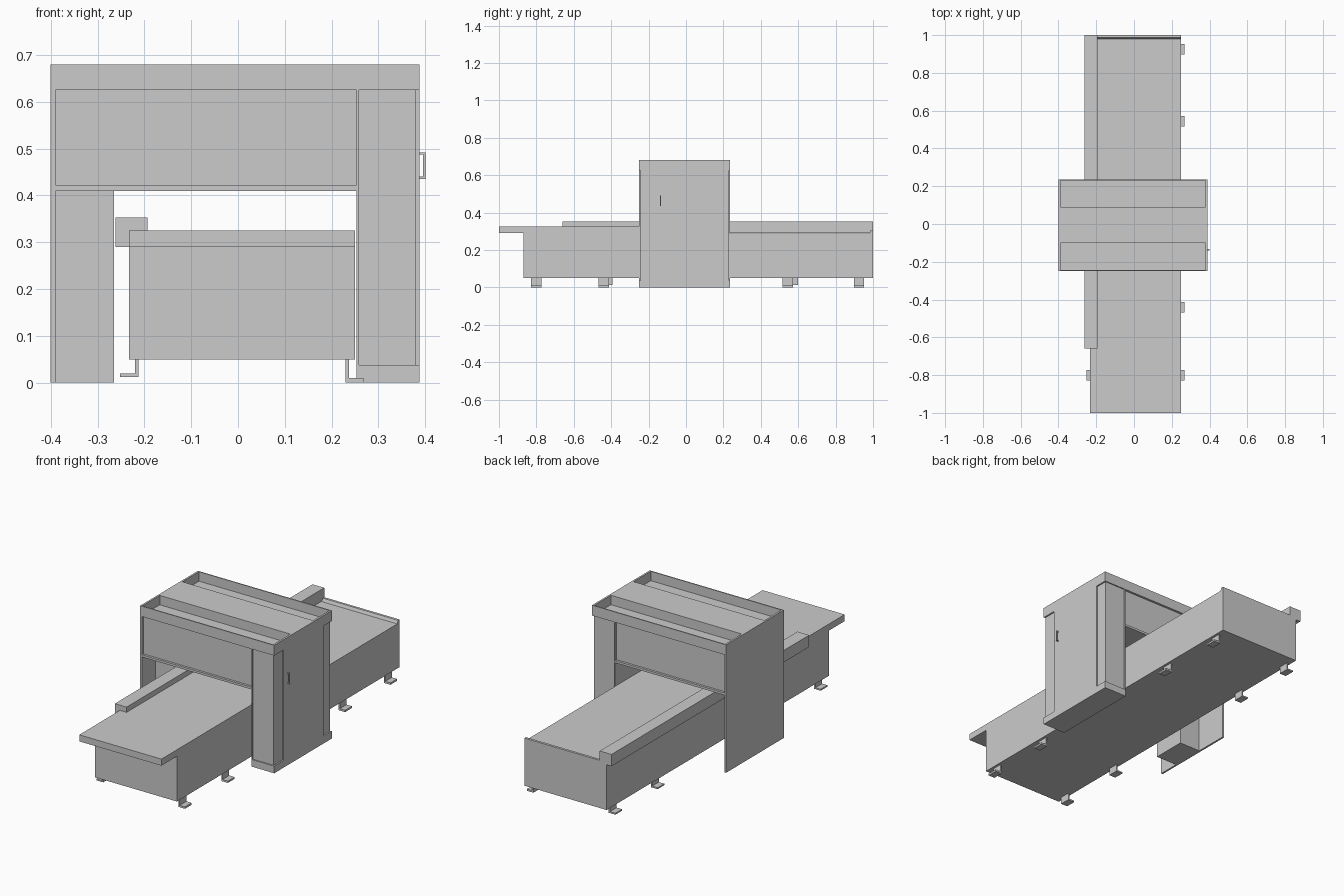
import bpy, bmesh


def prism(name, outline, a, b, axis):
    """Extrude a 2D outline from a to b along x or y."""
    bm = bmesh.new()
    put = (lambda p, t: (t, p[0], p[1])) if axis == 'x' else (lambda p, t: (p[0], t, p[1]))
    face = bm.faces.new([bm.verts.new(put(p, a)) for p in outline])
    ext = bmesh.ops.extrude_face_region(bm, geom=[face])
    shift = (b - a, 0, 0) if axis == 'x' else (0, b - a, 0)
    bmesh.ops.translate(bm, vec=shift, verts=[v for v in ext['geom'] if isinstance(v, bmesh.types.BMVert)])
    bmesh.ops.recalc_face_normals(bm, faces=bm.faces)
    mesh = bpy.data.meshes.new(name)
    bm.to_mesh(mesh)
    bm.free()
    obj = bpy.data.objects.new(name, mesh)
    bpy.context.collection.objects.link(obj)
    return obj


def box(name, x0, x1, y0, y1, z0, z1):
    return prism(name, [(x0, z0), (x1, z0), (x1, z1), (x0, z1)], y0, y1, 'y')


L, R = -0.40, 0.388          # gantry sides
F, B = -0.25, 0.235          # gantry front and back
CAB = 0.253                  # inner side of the right cabinet

# Long bed: overhanging front table, lower rear table with a raised end lip
prism("conveyor_bed", [(-0.87, 0.05), (1.0, 0.05), (1.0, 0.303), (0.987, 0.303), (0.98, 0.287),
                       (0.0, 0.287), (0.0, 0.325), (-1.0, 0.325), (-1.0, 0.29), (-0.87, 0.29)],
      -0.233, 0.25, 'x')

# Guide fence running through the gantry
box("guide_fence", -0.262, -0.193, -0.66, 1.0, 0.29, 0.353)

# L-shaped bracket feet
for i, y in enumerate((-0.80, -0.44, 0.545, 0.925)):
    prism(f"right_foot_{i}", [(0.23, 0.05), (0.23, 0), (0.268, 0), (0.268, 0.01), (0.237, 0.01), (0.237, 0.05)],
          y - 0.028, y + 0.028, 'y')
for i, y in enumerate((-0.80, -0.42, 0.57, 0.925)):
    prism(f"left_foot_{i}", [(-0.213, 0.05), (-0.213, 0.012), (-0.252, 0.012), (-0.252, 0.02),
                             (-0.22, 0.02), (-0.22, 0.05)],
          y - 0.028, y + 0.028, 'y')

# Left side: full-height outer sheet and inner leg box
box("left_side_panel", L, -0.39, F, B, 0, 0.68)
box("left_leg", -0.39, -0.265, -0.134, 0.05, 0, 0.42)

# Right cabinet: plinth, core with recessed corners, side plate
box("cabinet_plinth", CAB, R, F, B, 0, 0.038)
box("cabinet_core", CAB + 0.005, 0.38, F + 0.006, B - 0.006, 0.038, 0.63)
box("cabinet_side_plate", 0.375, R, F + 0.08, B - 0.07, 0.038, 0.63)
for name, y0, y1 in (("front", F, F + 0.02), ("back", B - 0.02, B)):
    box(f"cabinet_{name}_post", CAB, CAB + 0.005, y0, y1, 0.038, 0.63)
box("cabinet_inner_wall", CAB, CAB + 0.006, F + 0.01, B - 0.01, 0.038, 0.63)

# Bridge beam with recessed panels and bottom flange
box("bridge_beam", -0.39, CAB, F + 0.012, B - 0.012, 0.42, 0.63)
box("bridge_bottom_flange", -0.39, CAB, F, B, 0.41, 0.422)

# Roof: slab with two troughs either side of the centre deck
prism("roof_profile", [(F, 0.625), (B, 0.625), (B, 0.68), (B - 0.006, 0.68), (B - 0.006, 0.63),
                       (0.09, 0.63), (0.09, 0.68), (-0.10, 0.68), (-0.10, 0.63),
                       (F + 0.006, 0.63), (F + 0.006, 0.68), (F, 0.68)], -0.39, 0.378, 'x')
box("roof_right_rim", 0.378, R, F, B, 0.625, 0.68)

# C-shaped door handle
prism("door_handle", [(R - 0.002, 0.435), (0.40, 0.435), (0.40, 0.492), (R - 0.002, 0.492), (R - 0.002, 0.487),
                      (0.395, 0.487), (0.395, 0.44), (R - 0.002, 0.44)], -0.139, -0.133, 'y')
